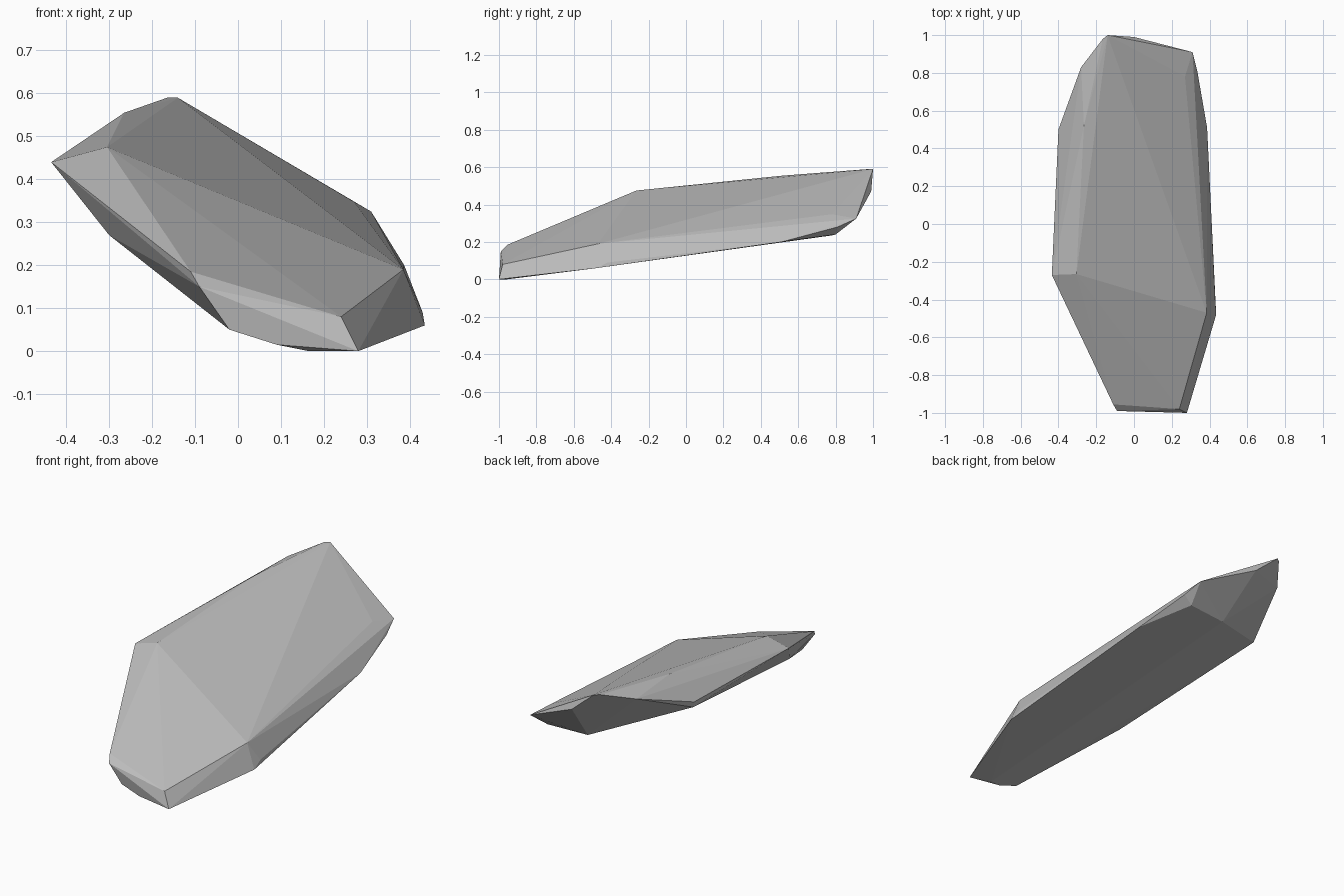
import bpy
import bmesh
from mathutils import Vector


def remove_default_cube():
    cube = bpy.data.objects.get("Cube")
    if cube is not None:
        bpy.data.objects.remove(cube, do_unlink=True)


def make_material(name, colour):
    material = bpy.data.materials.new(name)
    material.use_nodes = True
    material.diffuse_color = colour
    shader = material.node_tree.nodes["Principled BSDF"]
    shader.inputs["Base Color"].default_value = colour
    return material


def make_faceted_stone(name, corner_groups, material):
    """Wrap the corners of a stone in flat chiselled facets."""
    bm = bmesh.new()
    for corners in corner_groups:
        for corner in corners:
            bm.verts.new(Vector(corner))
    hull = bmesh.ops.convex_hull(bm, input=bm.verts, use_existing_faces=False)

    # drop corners that ended up inside the stone
    unused = set(hull["geom_interior"]) | set(hull["geom_unused"])
    loose = [item for item in unused if isinstance(item, bmesh.types.BMVert)]
    bmesh.ops.delete(bm, geom=loose, context="VERTS")
    bmesh.ops.recalc_face_normals(bm, faces=bm.faces)
    for face in bm.faces:
        face.smooth = False

    mesh = bpy.data.meshes.new(name)
    bm.to_mesh(mesh)
    bm.free()
    mesh.materials.append(material)
    stone = bpy.data.objects.new(name, mesh)
    bpy.context.collection.objects.link(stone)
    return stone


remove_default_cube()
stone_grey = make_material("stone grey", (0.5, 0.5, 0.5, 1))

# blunt front tip
front_tip = [
    (0.28, -1, 0), (0.24, -0.98, 0.08), (0.165, -0.96, 0), (0.09, -0.985, 0.015),
    (-0.02, -0.98, 0.05), (-0.09, -0.99, 0.15), (-0.11, -0.955, 0.185),
]

# high flank on the -x side
high_flank = [
    (-0.435, -0.27, 0.44), (-0.305, -0.265, 0.475), (-0.3, -0.47, 0.27),
    (-0.4, 0.5, 0.43), (-0.395, 0.5, 0.4), (-0.265, 0.52, 0.555),
]

# low flank on the +x side
low_flank = [
    (0.385, -0.47, 0.19), (0.435, -0.48, 0.06), (0.43, -0.42, 0.09),
    (0.387, 0.51, 0.2),
]

# raised back end
back_end = [
    (-0.14, 1, 0.59), (-0.165, 0.98, 0.59), (-0.28, 0.83, 0.54), (0, 0.99, 0.47),
    (0.31, 0.91, 0.325), (0.27, 0.78, 0.348), (0.335, 0.81, 0.28),
    (0.28, 0.8, 0.24), (0.05, 0.78, 0.235),
]

make_faceted_stone("stone", [front_tip, high_flank, low_flank, back_end], stone_grey)
